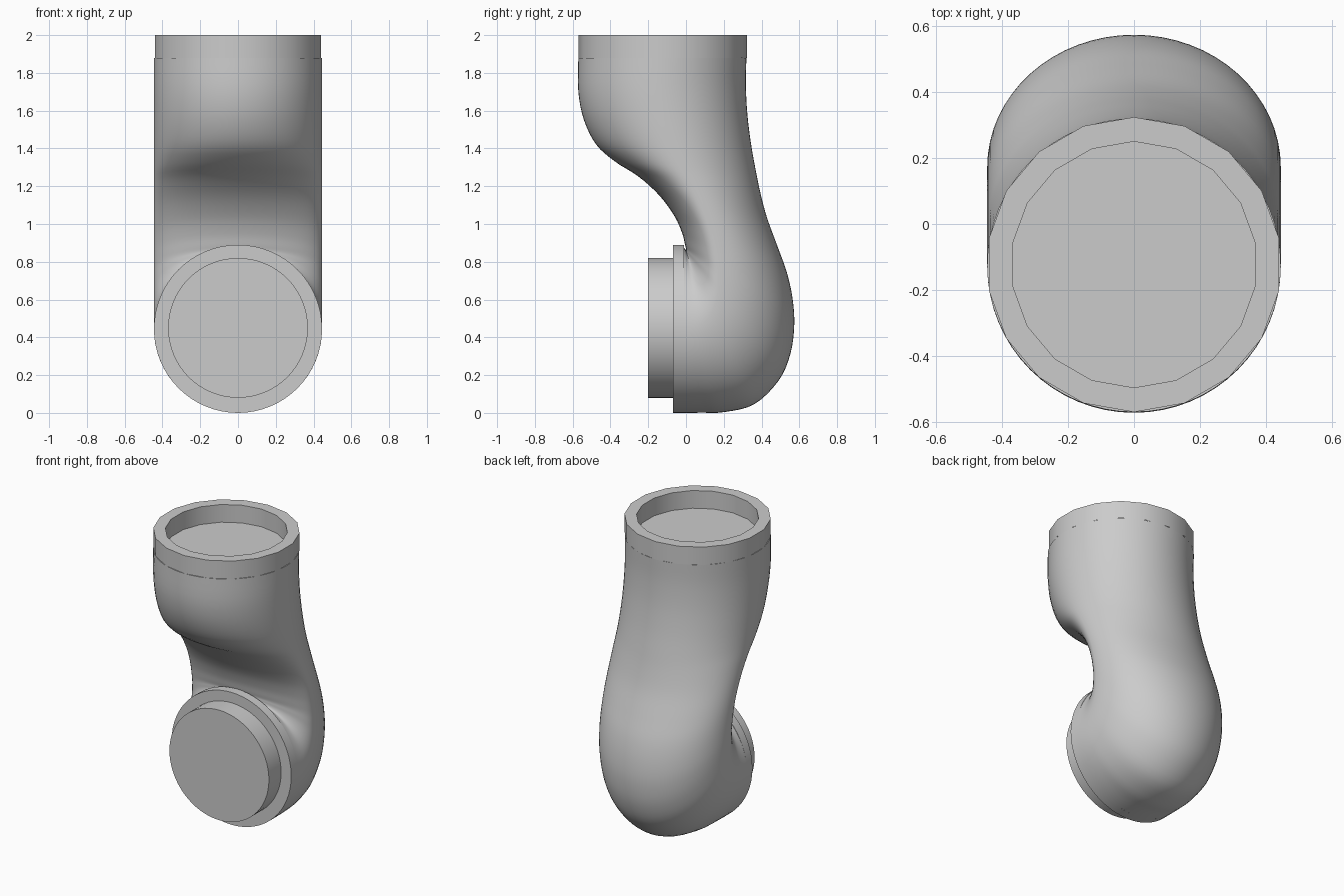
import bpy, bmesh, math
from mathutils import Vector

if "Cube" in bpy.data.objects:
    bpy.data.objects.remove(bpy.data.objects["Cube"], do_unlink=True)

GREY = (0.6, 0.6, 0.6, 1)
grey = bpy.data.materials.new("plain grey")
grey.use_nodes = True
grey.diffuse_color = GREY
grey.node_tree.nodes["Principled BSDF"].inputs["Base Color"].default_value = GREY
HALF_WIDTH = 0.445


def loft(name, rings, caps=(True, True), angle=40):
    """Skin a list of equal-length point rings into one object."""
    bm = bmesh.new()
    loops = [[bm.verts.new(p) for p in ring] for ring in rings]
    for a, b in zip(loops, loops[1:]):
        for i in range(len(a)):
            j = (i + 1) % len(a)
            bm.faces.new((a[i], a[j], b[j], b[i]))
    if caps[0]:
        bm.faces.new(loops[0])
    if caps[1]:
        bm.faces.new(loops[-1])
    bmesh.ops.recalc_face_normals(bm, faces=bm.faces)
    mesh = bpy.data.meshes.new(name)
    bm.to_mesh(mesh)
    bm.free()
    obj = bpy.data.objects.new(name, mesh)
    bpy.context.collection.objects.link(obj)
    mesh.materials.append(grey)
    bpy.ops.object.select_all(action="DESELECT")
    obj.select_set(True)
    bpy.context.view_layer.objects.active = obj
    bpy.ops.object.shade_smooth_by_angle(angle=math.radians(angle))
    return obj


def section(fy, fz, by, bz, widest=0.5, n=64, width=HALF_WIDTH):
    """Oval from a front point to a back point, widest at a given fraction between."""
    front, back = Vector((0, fy, fz)), Vector((0, by, bz))
    mid = front.lerp(back, widest)
    side = Vector((width, 0, 0))
    ring = []
    for i in range(n):
        t = 2 * math.pi * i / n
        c = math.cos(t)
        reach = (back - mid) * c if c > 0 else (mid - front) * c
        ring.append(mid + reach + side * math.sin(t))
    return ring


def smooth_path(keys, steps=4):
    """Catmull-Rom interpolation through the key rows."""
    k = [Vector(r) for r in keys]
    k = [k[0]] + k + [k[-1]]
    out = []
    for p, q, r, s in zip(k, k[1:], k[2:], k[3:]):
        for i in range(steps):
            t = i / steps
            out.append((q * 2 + (r - p) * t + (p * 2 - q * 5 + r * 4 - s) * t * t
                        + (q * 3 - p - r * 3 + s) * t ** 3) / 2)
    return out + [k[-1]]


# Bent housing: front y, z, back y, z and widest fraction, top to front opening
profile = [
    (-.57, 1.88, .32, 1.88, .5), (-.57, 1.7, .317, 1.74, .5),
    (-.54, 1.55, .325, 1.58, .5), (-.475, 1.42, .345, 1.42, .49),
    (-.375, 1.33, .37, 1.28, .46), (-.25, 1.25, .395, 1.16, .42),
    (-.14, 1.15, .43, 1.03, .38), (-.06, 1.04, .485, .88, .34),
    (-.02, .95, .535, .74, .31), (-.005, .89, .565, .6, .3),
    (0, .87, .573, .46, .3), (0, .86, .552, .31, .31),
    (0, .855, .49, .17, .34), (0, .855, .36, .045, .39),
    (0, .86, .2, .004, .45), (-.01, .875, .08, .001, .49),
    (-.03, .89, -.03, 0, .5)]
loft("bent_housing", [section(*row) for row in smooth_path(profile)])


# Front flange and the plug standing out of it
def front_disc(name, y0, y1, r, z):
    loft(name, [section(y, z + r, y, z - r, width=r) for y in (y0, y1)])


front_disc("front_flange", -.01, -.07, HALF_WIDTH, HALF_WIDTH)
front_disc("front_plug", -.06, -.2, .37, .45)


# Coarse top collar with a round recess
def flat_ring(r, z, n=18):
    return section(-.123 - r, z, -.123 + r, z, n=n, width=r)


collar = [flat_ring(.447, 1.88), flat_ring(.447, 2), flat_ring(.373, 2), flat_ring(.373, 1.86)]
loft("top_collar", collar, caps=(False, False))
loft("recess_floor", [flat_ring(.385, 1.86, 64), flat_ring(.385, 1.881, 64)])
